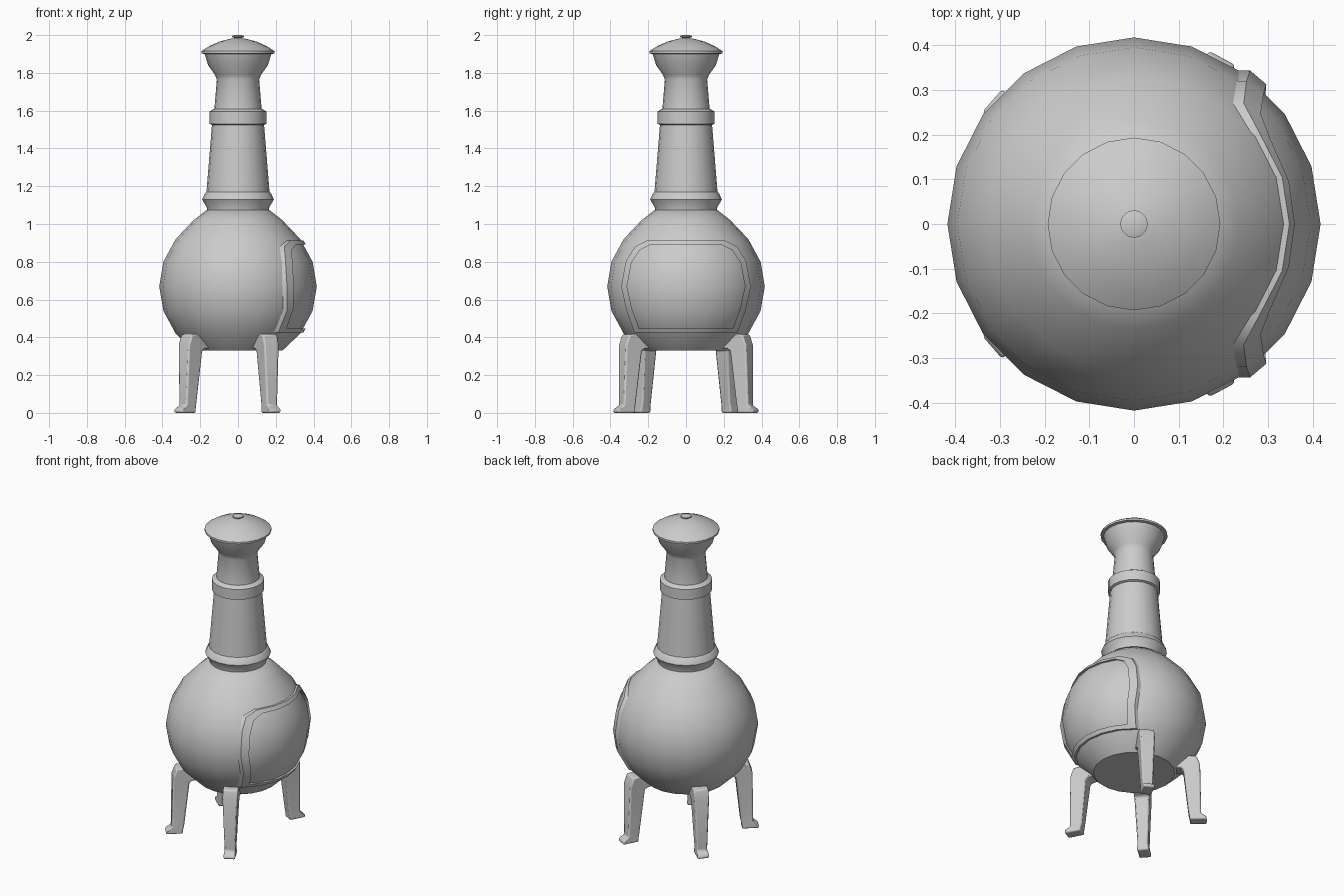
import bpy, bmesh
from math import radians, cos, sin, pi, sqrt

if "Cube" in bpy.data.objects:
    bpy.data.objects.remove(bpy.data.objects["Cube"])

SIDES = 20


def finish(name, bm, angle=40, bevel=0.0):
    bmesh.ops.recalc_face_normals(bm, faces=bm.faces)
    mesh = bpy.data.meshes.new(name)
    bm.to_mesh(mesh)
    bm.free()
    for p in mesh.polygons:
        p.use_smooth = True
    mesh.set_sharp_from_angle(angle=radians(angle))
    ob = bpy.data.objects.new(name, mesh)
    bpy.context.collection.objects.link(ob)
    if bevel:
        m = ob.modifiers.new("soft_edges", 'BEVEL')
        m.width, m.segments = bevel, 2
        m.limit_method, m.angle_limit = 'ANGLE', radians(40)
    return ob


def bridge(bm, rings, closed=False):
    n = len(rings[0])
    pairs = list(zip(rings, rings[1:]))
    if closed:
        pairs.append((rings[-1], rings[0]))
    for a, b in pairs:
        for i in range(n):
            j = (i + 1) % n
            bm.faces.new((a[i], a[j], b[j], b[i]))
    if not closed:
        bm.faces.new(rings[0][::-1])
        bm.faces.new(rings[-1])


def lathe(name, profile, sides=SIDES, angle=40):
    bm = bmesh.new()
    rings = [[bm.verts.new((r * cos(2 * pi * i / sides), r * sin(2 * pi * i / sides), z))
              for i in range(sides)] for r, z in profile]
    bridge(bm, rings)
    return finish(name, bm, angle)


# round fire bowl
BODY = [(.235, .33), (.33, .42), (.395, .54), (.417, .67), (.395, .80),
        (.33, .92), (.235, 1.02), (.165, 1.075)]
lathe("fire_bowl", BODY)

# chimney with two collars and a flared mouth
lathe("chimney", [(.164, 1.05), (.164, 1.085), (.19, 1.13), (.174, 1.165), (.167, 1.17),
                  (.138, 1.525), (.151, 1.53), (.151, 1.595), (.135, 1.605), (.125, 1.61),
                  (.112, 1.765), (.122, 1.79), (.158, 1.84), (.178, 1.905)])

# lid and knob
lathe("lid", [(.178, 1.90), (.193, 1.903), (.193, 1.915), (.155, 1.94), (.10, 1.965),
              (.045, 1.98), (.02, 1.984)])
lathe("lid_knob", [(.018, 1.97), (.02, 1.985), (.031, 1.99), (.031, 1.996), (.018, 2.0)], 12)


# raised frame around the fire door, wrapped on the bowl
def bowl_radius(z):
    for (r0, z0), (r1, z1) in zip(BODY, BODY[1:]):
        if z0 <= z <= z1:
            return r0 + (r1 - r0) * (z - z0) / (z1 - z0)
    return BODY[0][0]


half = [(.105, .912), (.208, .912), (.27, .88), (.318, .805), (.343, .67),
        (.315, .54), (.272, .425), (.19, .425), (.10, .425)]
loop = [(0, .912)] + half + [(0, .425)] + [(-y, z) for y, z in reversed(half)]


def frame_point(y, z, scale, offset):
    y, z = y * scale, .67 + (z - .67) * scale
    r = bowl_radius(z) + offset
    return (sqrt(max(r * r - y * y, 0)), y, z)


bm = bmesh.new()
bridge(bm, [[bm.verts.new(frame_point(y, z, s, o))
             for s, o in ((1, -.02), (1, .013), (.91, .013), (.91, -.02))]
            for y, z in loop], closed=True)
finish("door_frame", bm, 35)

# four legs: (inner r, inner z, outer r, outer z, half width)
LEG = [(.322, 0, .42, 0, .034), (.322, .02, .42, .018, .034), (.315, .05, .388, .04, .031),
       (.285, .33, .382, .36, .044), (.265, .34, .362, .415, .044), (.18, .345, .29, .422, .044)]
for name, a in (("right_back_leg", 62), ("left_back_leg", 139),
                ("left_front_leg", -139), ("right_front_leg", -62)):
    c, s = cos(radians(a)), sin(radians(a))
    bm = bmesh.new()
    rings = []
    for r0, z0, r1, z1, w in LEG:
        rings.append([bm.verts.new((r * c - t * s, r * s + t * c, z))
                      for r, t, z in ((r0, -w, z0), (r1, -w, z1), (r1, w, z1), (r0, w, z0))])
    bridge(bm, rings)
    finish(name, bm, 50, bevel=.008)
